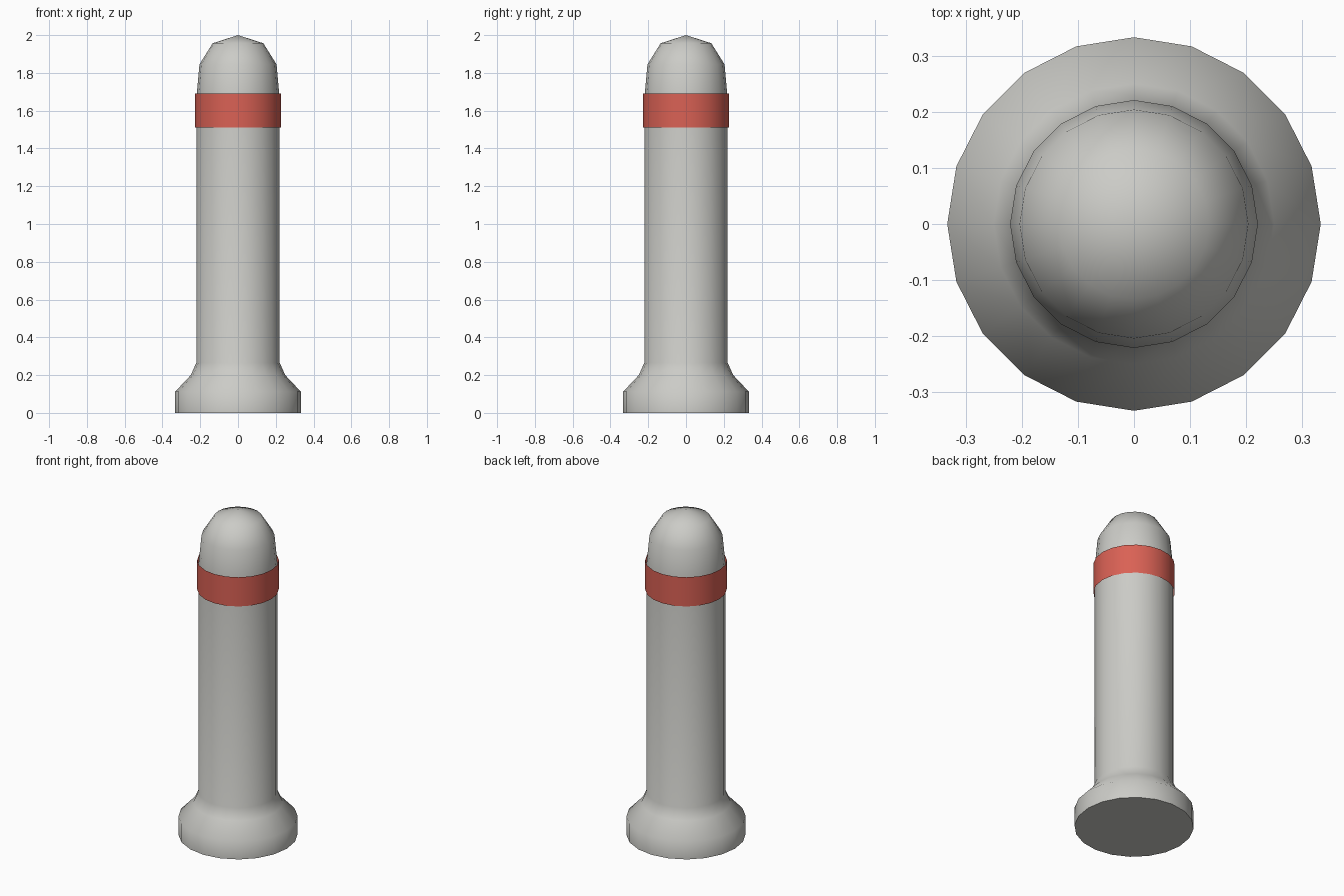
import bpy
import bmesh
from math import cos, sin, tau, radians

SIDES = 20

cube = bpy.data.objects.get("Cube")
if cube:
    bpy.data.objects.remove(cube, do_unlink=True)


def make_material(name, rgb):
    mat = bpy.data.materials.new(name)
    mat.use_nodes = True
    color = (*rgb, 1.0)
    mat.diffuse_color = color
    mat.node_tree.nodes["Principled BSDF"].inputs["Base Color"].default_value = color
    return mat


def lathe(name, profile, mat, cap_bottom=False):
    """Revolve (radius, height) points, listed bottom to top, around z."""
    bm = bmesh.new()
    rings = []
    for r, z in profile:
        if r == 0:
            rings.append([bm.verts.new((0, 0, z))] * SIDES)
        else:
            rings.append([bm.verts.new((r * cos(tau * i / SIDES), r * sin(tau * i / SIDES), z))
                          for i in range(SIDES)])
    for low, high in zip(rings, rings[1:]):
        for i in range(SIDES):
            j = (i + 1) % SIDES
            corners = [low[i], low[j], high[j], high[i]]
            bm.faces.new(list(dict.fromkeys(corners)))
    if cap_bottom:
        bm.faces.new(rings[0][::-1])
    mesh = bpy.data.meshes.new(name)
    bm.to_mesh(mesh)
    bm.free()
    mesh.materials.append(mat)
    obj = bpy.data.objects.new(name, mesh)
    bpy.context.collection.objects.link(obj)
    bpy.ops.object.select_all(action="DESELECT")
    obj.select_set(True)
    bpy.context.view_layer.objects.active = obj
    bpy.ops.object.shade_smooth_by_angle(angle=radians(65))
    return obj


grey = make_material("light grey", (0.6, 0.6, 0.57))
red = make_material("band red", (0.7, 0.12, 0.09))

# Post with flared foot and domed top
lathe("post", [(0.333, 0), (0.333, 0.112), (0.25, 0.2), (0.221, 0.265), (0.221, 1.66),
               (0.204, 1.845), (0.134, 1.957), (0, 2)], grey, cap_bottom=True)

# Open sleeve around the top of the post
lathe("band", [(0.228, 1.51), (0.228, 1.69)], red)
